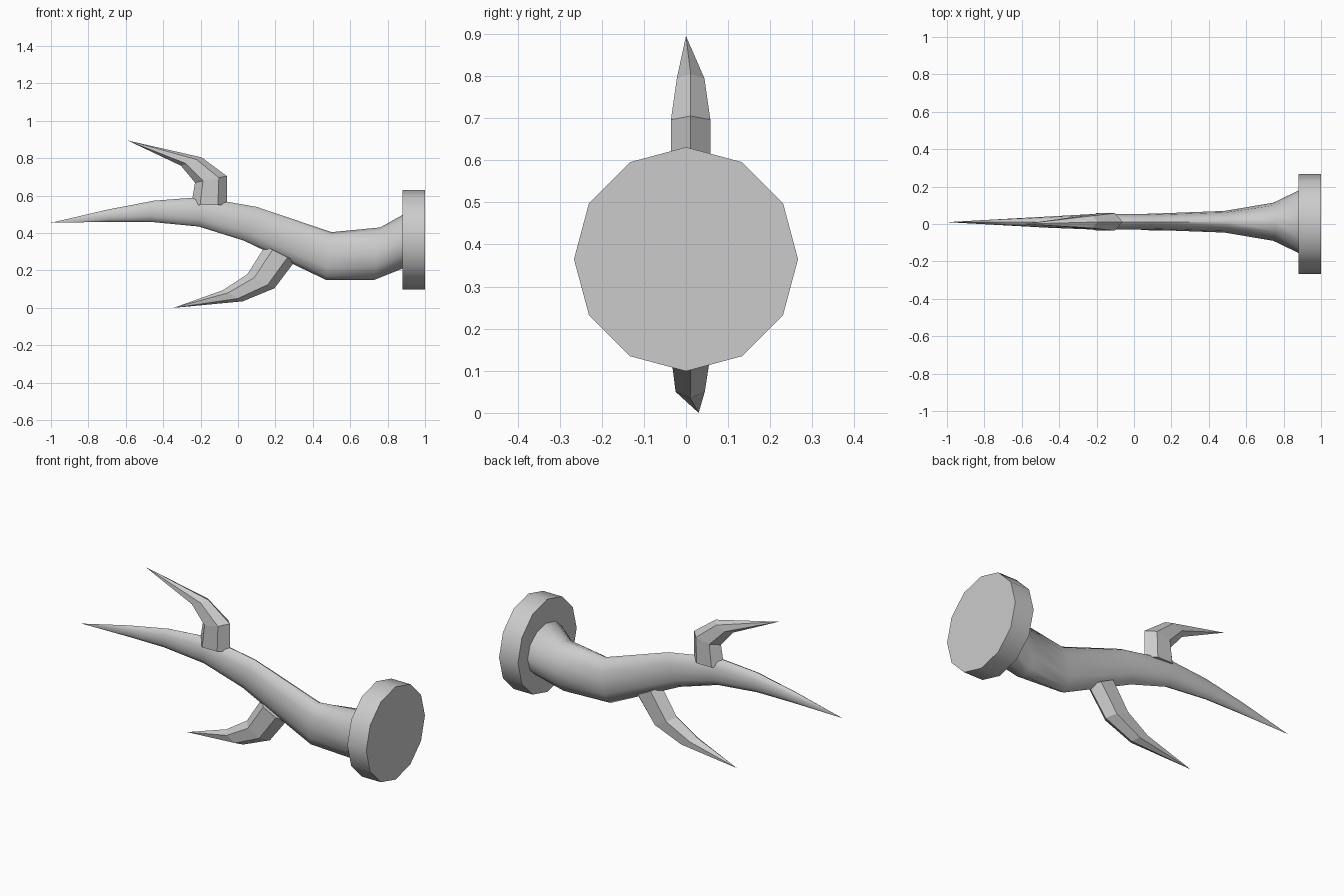
import bpy, bmesh, math

if "Cube" in bpy.data.objects:
    bpy.data.objects.remove(bpy.data.objects["Cube"])


def loft(name, rings, sides, tip=None, smooth=None):
    """Each ring: top (x, z), bottom (x, z), centre y, half width in y."""
    bm = bmesh.new()
    loops = []
    for (ax, az), (bx, bz), cy, hy in rings:
        loop = []
        for i in range(sides):
            t = 2 * math.pi * i / sides
            c = math.cos(t)
            loop.append(bm.verts.new(((ax + bx) / 2 + c * (ax - bx) / 2,
                                      cy + hy * math.sin(t),
                                      (az + bz) / 2 + c * (az - bz) / 2)))
        loops.append(loop)
    for lo, hi in zip(loops, loops[1:]):
        for i in range(sides):
            j = (i + 1) % sides
            bm.faces.new((lo[i], lo[j], hi[j], hi[i]))
    bm.faces.new(loops[0])
    if tip:
        point = bm.verts.new(tip)
        for i in range(sides):
            bm.faces.new((loops[-1][i], loops[-1][(i + 1) % sides], point))
    else:
        bm.faces.new(loops[-1])
    bmesh.ops.recalc_face_normals(bm, faces=bm.faces)
    mesh = bpy.data.meshes.new(name)
    bm.to_mesh(mesh)
    bm.free()
    obj = bpy.data.objects.new(name, mesh)
    bpy.context.collection.objects.link(obj)
    if smooth:
        bpy.ops.object.select_all(action='DESELECT')
        obj.select_set(True)
        bpy.context.view_layer.objects.active = obj
        bpy.ops.object.shade_smooth_by_angle(angle=math.radians(smooth))
    return obj


# Wall disc
loft("mount_disc", [
    ((1.0, 0.631), (1.0, 0.099), 0, 0.266),
    ((0.88, 0.631), (0.88, 0.099), 0, 0.266),
], 12, smooth=40)

# Main curved beam, tapering to a point
loft("antler_beam", [
    ((0.90, 0.505), (0.90, 0.215), 0.012, 0.175),
    ((0.88, 0.497), (0.88, 0.21), 0.012, 0.167),
    ((0.76, 0.43), (0.73, 0.15), 0.012, 0.102),
    ((0.50, 0.405), (0.47, 0.15), 0.012, 0.058),
    ((0.10, 0.54), (0.03, 0.36), 0.012, 0.042),
    ((-0.20, 0.592), (-0.21, 0.435), 0.012, 0.042),
    ((-0.45, 0.573), (-0.47, 0.46), 0.010, 0.030),
    ((-0.70, 0.525), (-0.69, 0.46), 0.010, 0.017),
], 12, tip=(-1.0, 0.01, 0.455), smooth=50)

# Upper tine, six flat sides
loft("upper_tine", [
    ((-0.06, 0.55), (-0.25, 0.55), 0.011, 0.054),
    ((-0.06, 0.705), (-0.23, 0.67), 0.011, 0.054),
    ((-0.195, 0.805), (-0.305, 0.76), 0.011, 0.038),
], 6, tip=(-0.59, 0.0, 0.895))

# Lower tine, six flat sides
loft("lower_tine", [
    ((0.145, 0.33), (0.305, 0.25), 0.011, 0.054),
    ((0.05, 0.18), (0.195, 0.105), 0.011, 0.052),
    ((-0.08, 0.095), (0.025, 0.035), 0.010, 0.040),
], 6, tip=(-0.345, 0.03, 0.0))
